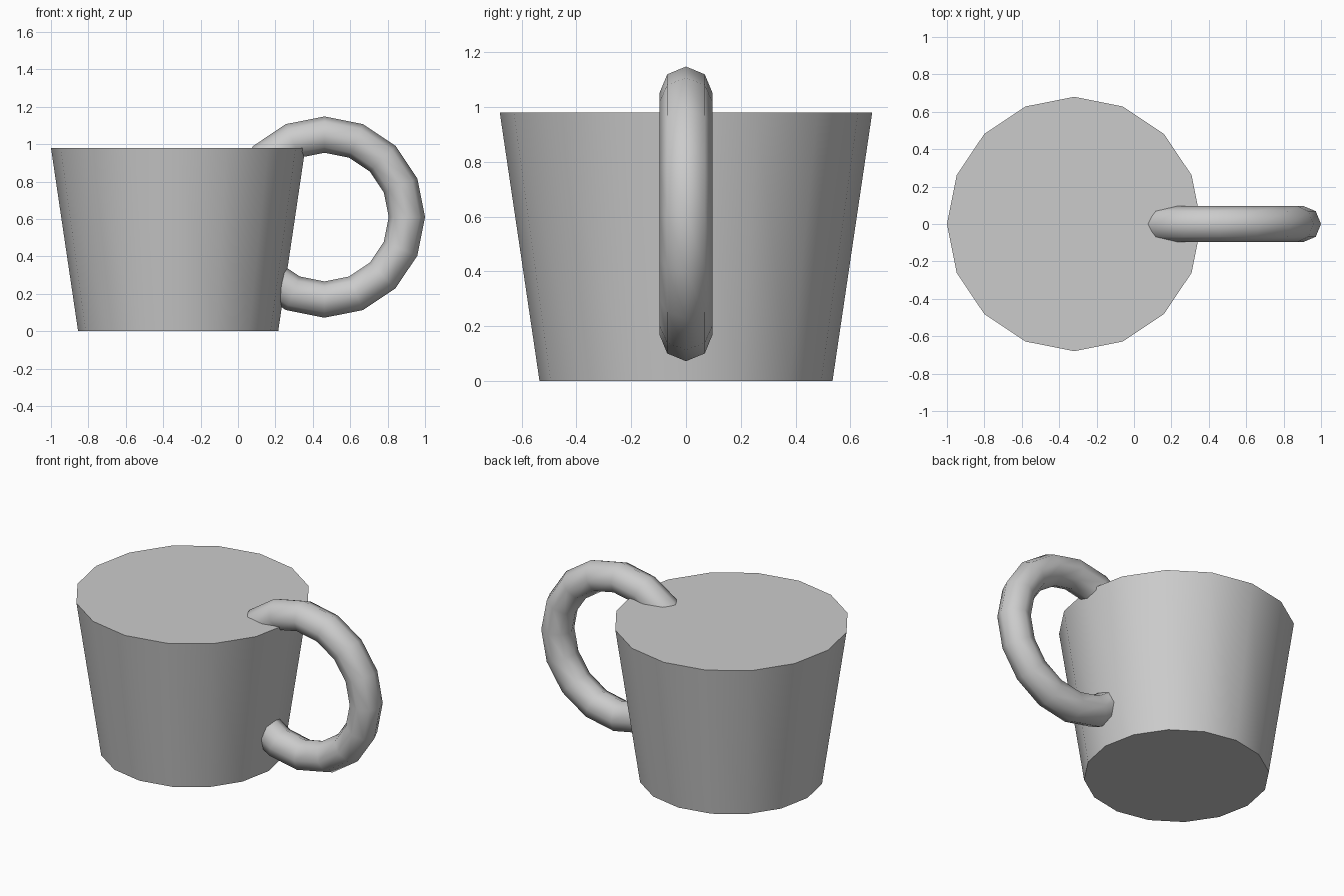
import bpy
import math

if "Cube" in bpy.data.objects:
    bpy.data.objects.remove(bpy.data.objects["Cube"])


def smooth(name, angle):
    obj = bpy.context.object
    obj.name = name
    obj.data.name = name
    bpy.ops.object.shade_smooth_by_angle(angle=math.radians(angle))
    return obj


# Tapered solid cup body, 16 sides
HEIGHT = 0.98
bpy.ops.mesh.primitive_cone_add(vertices=16, radius1=0.535, radius2=0.68,
                                depth=HEIGHT, location=(-0.32, 0, HEIGHT / 2))
smooth("cup_body", 40)

# Ring handle standing upright, partly sunk into the body
bpy.ops.mesh.primitive_torus_add(major_segments=16, minor_segments=8,
                                 major_radius=0.441, minor_radius=0.097,
                                 location=(0.462, 0, 0.61),
                                 rotation=(math.pi / 2, 0, 0))
smooth("handle", 60)
